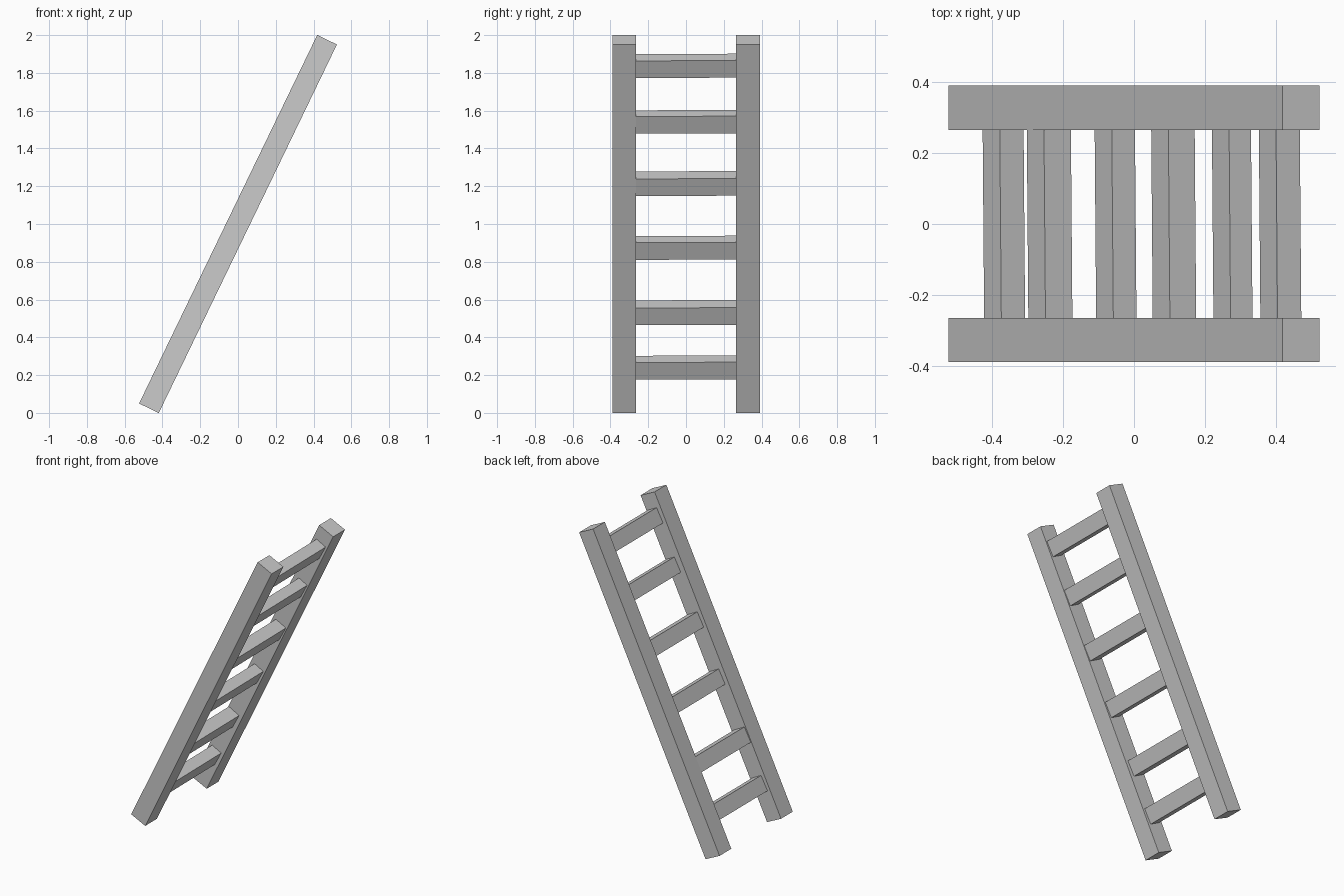
import bpy
from math import radians

if "Cube" in bpy.data.objects:
    bpy.data.objects.remove(bpy.data.objects["Cube"])

LEAN = radians(25.8)


def box(name, size, loc, rot):
    bpy.ops.mesh.primitive_cube_add(size=1, location=loc, rotation=rot)
    ob = bpy.context.object
    ob.name = name
    ob.scale = size
    bpy.ops.object.transform_apply(location=False, rotation=False, scale=True)
    return ob


# Side rails
for name, y in (("front_rail", -0.327), ("back_rail", 0.328)):
    box(name, (0.116, 0.125, 2.167), (0, y, 1.0), (0, LEAN, 0))

# Rungs, slightly skewed and unevenly spaced: centre x, centre z, depth
rungs = [
    (-0.367, 0.240, 0.076),
    (-0.238, 0.531, 0.086),
    (-0.052, 0.874, 0.074),
    (0.112, 1.214, 0.084),
    (0.277, 1.541, 0.070),
    (0.412, 1.837, 0.076),
]
for i, (x, z, depth) in enumerate(rungs, 1):
    box(f"rung_{i}", (depth, 0.536, 0.103), (x, 0, z),
        (radians(0.3), radians(28), radians(0.6)))
